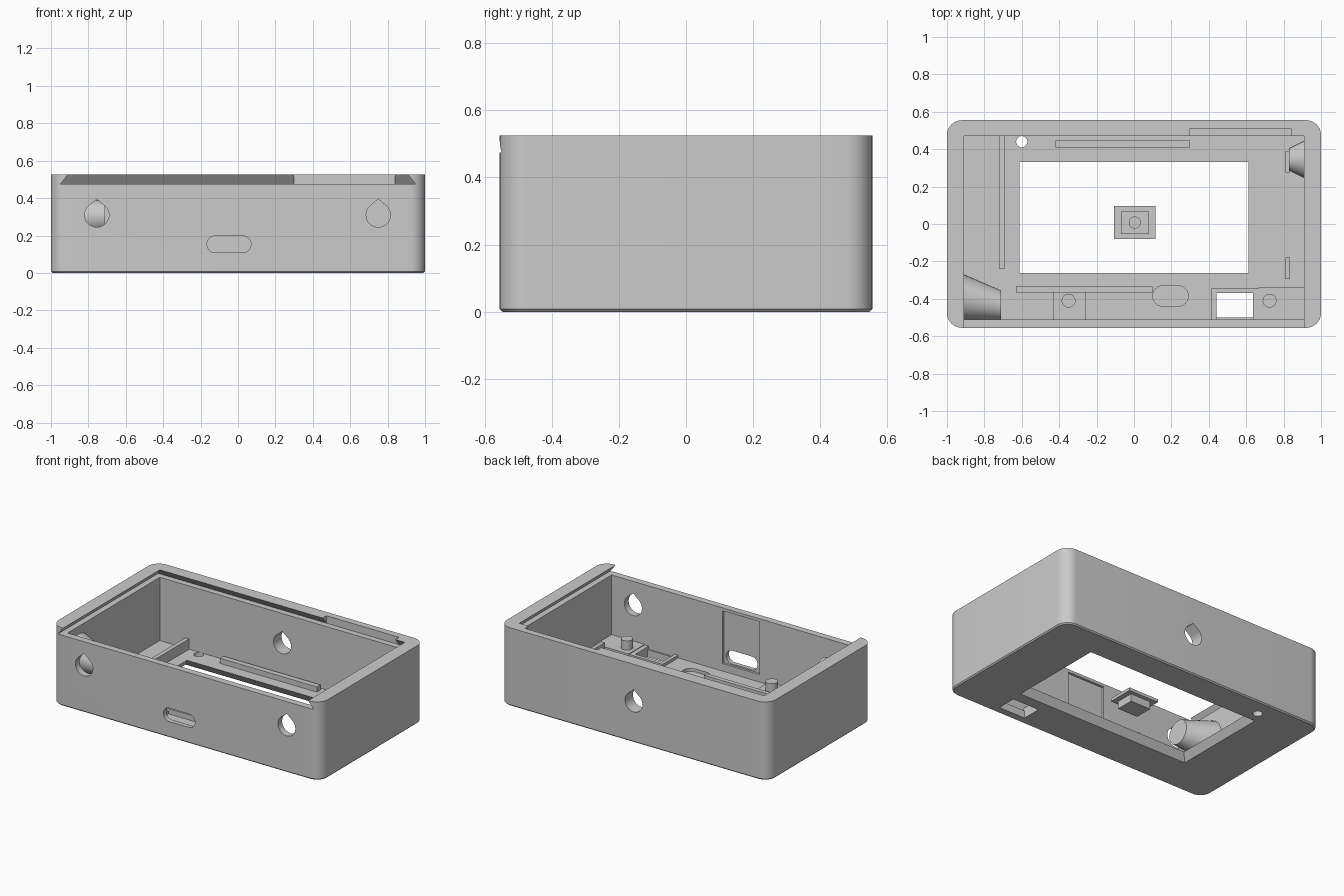
import bpy, bmesh, math

if "Cube" in bpy.data.objects:
    bpy.data.objects.remove(bpy.data.objects["Cube"])

grey = bpy.data.materials.new("matte_grey")
grey.diffuse_color = (0.6, 0.6, 0.6, 1)
grey.use_nodes = True
grey.node_tree.nodes["Principled BSDF"].inputs["Base Color"].default_value = grey.diffuse_color


def finish(name, bm):
    bmesh.ops.recalc_face_normals(bm, faces=bm.faces)
    me = bpy.data.meshes.new(name)
    bm.to_mesh(me)
    bm.free()
    ob = bpy.data.objects.new(name, me)
    bpy.context.collection.objects.link(ob)
    me.materials.append(grey)
    return ob


def loft(name, a, b):
    """Solid between two loops of 3D points."""
    bm = bmesh.new()
    va, vb = [bm.verts.new(p) for p in a], [bm.verts.new(p) for p in b]
    n = len(a)
    bm.faces.new(va)
    bm.faces.new(vb)
    for i in range(n):
        j = (i + 1) % n
        bm.faces.new((va[i], va[j], vb[j], vb[i]))
    return finish(name, bm)


def rect(x0, x1, y0, y1, z):
    return [(x0, y0, z), (x1, y0, z), (x1, y1, z), (x0, y1, z)]


def box(name, x0, x1, y0, y1, z0, z1):
    return loft(name, rect(x0, x1, y0, y1, z0), rect(x0, x1, y0, y1, z1))


def circle(r, n=32):
    return [(r * math.cos(2 * math.pi * i / n), r * math.sin(2 * math.pi * i / n)) for i in range(n)]


def stadium(w, h, n=12):
    """Rounded slot outline, w wide and h high."""
    r, pts = h / 2, []
    for side in (1, -1):
        for i in range(n + 1):
            t = -math.pi / 2 + math.pi * i / n
            pts.append((side * (w / 2 - r + r * math.cos(t)), side * r * math.sin(t)))
    return pts


def along_z(name, pts, cx, cy, z0, z1):
    return loft(name, *[[(cx + u, cy + v, z) for u, v in pts] for z in (z0, z1)])


def along_y(name, pts, cx, cz, y0, y1):
    return loft(name, *[[(cx + u, y, cz + v) for u, v in pts] for y in (y0, y1)])


def smooth(ob):
    bpy.ops.object.select_all(action='DESELECT')
    ob.select_set(True)
    bpy.context.view_layer.objects.active = ob
    bpy.ops.object.shade_smooth_by_angle(angle=math.radians(30))


def cut(ob, cutters):
    for c in cutters:
        bpy.context.view_layer.objects.active = ob
        m = ob.modifiers.new("cut", 'BOOLEAN')
        m.operation, m.solver, m.object = 'DIFFERENCE', 'EXACT', c
        bpy.ops.object.modifier_apply(modifier=m.name)
        bpy.data.objects.remove(c)


# Outer case block with rounded corners and a fine bottom chamfer
FLOOR, TOP, LEDGE = 0.05, 0.525, 0.475
bm = bmesh.new()
bmesh.ops.create_cube(bm, size=1)
for v in bm.verts:
    v.co = (v.co.x * 2, v.co.y * 1.11, (v.co.z + 0.5) * TOP)
upright = [e for e in bm.edges if abs(e.verts[0].co.z - e.verts[1].co.z) > 0.1]
bmesh.ops.bevel(bm, geom=upright, offset=0.08, segments=10, profile=0.5, affect='EDGES')
low = [e for e in bm.edges if all(v.co.z < 0.001 for v in e.verts)]
bmesh.ops.bevel(bm, geom=low, offset=0.008, segments=1, affect='EDGES')
case = finish("case", bm)

# Teardrop outline: round below, pointed on top
R = 0.065
drop = [(R * math.cos(t), R * math.sin(t)) for t in
        [math.radians(135 + 270 * i / 24) for i in range(25)]] + [(0, R * 1.3)]

cut(case, [
    # cavity and dovetail track for the sliding lid, open at the front
    box("cavity", -0.91, 0.91, -0.51, 0.47, FLOOR, 0.6),
    loft("lid_track", rect(-0.95, 0.95, -0.7, 0.51, LEDGE), rect(-0.902, 0.902, -0.7, 0.462, 0.535)),
    box("lid_notch", 0.30, 0.84, 0.40, 0.51, LEDGE, 0.6),
    # screen window, flaring outward below
    loft("window", rect(-0.65, 0.65, -0.30, 0.37, -0.01), rect(-0.605, 0.605, -0.255, 0.325, 0.06)),
    # floor openings
    along_z("led_hole", circle(0.03), -0.6, 0.44, -0.1, 0.1),
    box("switch_hole", 0.44, 0.635, -0.50, -0.37, -0.1, 0.1),
    along_z("oval_recess", stadium(0.19, 0.11), 0.195, -0.385, 0.03, 0.1),
    # wall openings
    along_y("front_hole_left", drop, -0.755, 0.31, -0.7, -0.45),
    along_y("front_hole_right", drop, 0.75, 0.31, -0.7, -0.45),
    along_y("back_hole", drop, 0, 0.27, 0.4, 0.7),
    along_y("port_slot", stadium(0.235, 0.09), -0.048, 0.153, -0.7, -0.45),
    box("port_recess", -0.19, 0.085, -0.525, -0.45, 0.10, 0.455),
])
smooth(case)

# Ribs and rails on the floor
F = FLOOR - 0.01
box("left_rib", -0.72, -0.692, -0.24, 0.47, F, 0.12)
box("back_rail", -0.42, 0.30, 0.41, 0.447, F, 0.085)
box("front_rail", -0.63, 0.10, -0.365, -0.335, F, 0.085)
for y in (0.33, -0.24):
    box("side_clip", 0.81, 0.835, y - 0.055, y + 0.06, F, 0.13)

# Mounting platforms with locating pins
box("left_platform", -0.43, -0.26, -0.512, -0.36, F, 0.07)
box("right_platform", 0.665, 0.912, -0.512, -0.34, F, 0.075)
for x in (-0.35, 0.725):
    smooth(along_z("locating_pin", circle(0.037), x, -0.41, F, 0.137))

# Raised frame around the switch opening
box("switch_frame_back", 0.415, 0.665, -0.37, -0.345, F, 0.07)
box("switch_frame_left", 0.415, 0.44, -0.512, -0.37, F, 0.07)
box("switch_frame_right", 0.635, 0.665, -0.512, -0.37, F, 0.07)


# Tapered bosses on the end walls
def boss(name, x0, r0, c0, x1, r1, c1, z):
    ring = lambda x, r, c: [(x, max(c + u, -0.515), z + v) for u, v in circle(r)]
    smooth(loft(name, ring(x0, r0, c0), ring(x1, r1, c1)))


boss("left_boss", -0.92, 0.125, -0.39, -0.71, 0.08, -0.435, 0.30)
boss("right_boss", 0.92, 0.105, 0.345, 0.83, 0.06, 0.345, 0.30)

# Loose button cap in the middle of the window
box("button_pad", -0.07, 0.08, -0.053, 0.068, 0.0, 0.055)
box("button_flange", -0.108, 0.115, -0.08, 0.095, 0.05, 0.07)
box("button_plinth", -0.07, 0.08, -0.053, 0.068, 0.065, 0.09)
smooth(along_z("button_pin", circle(0.032), 0.004, 0.008, 0.085, 0.11))
